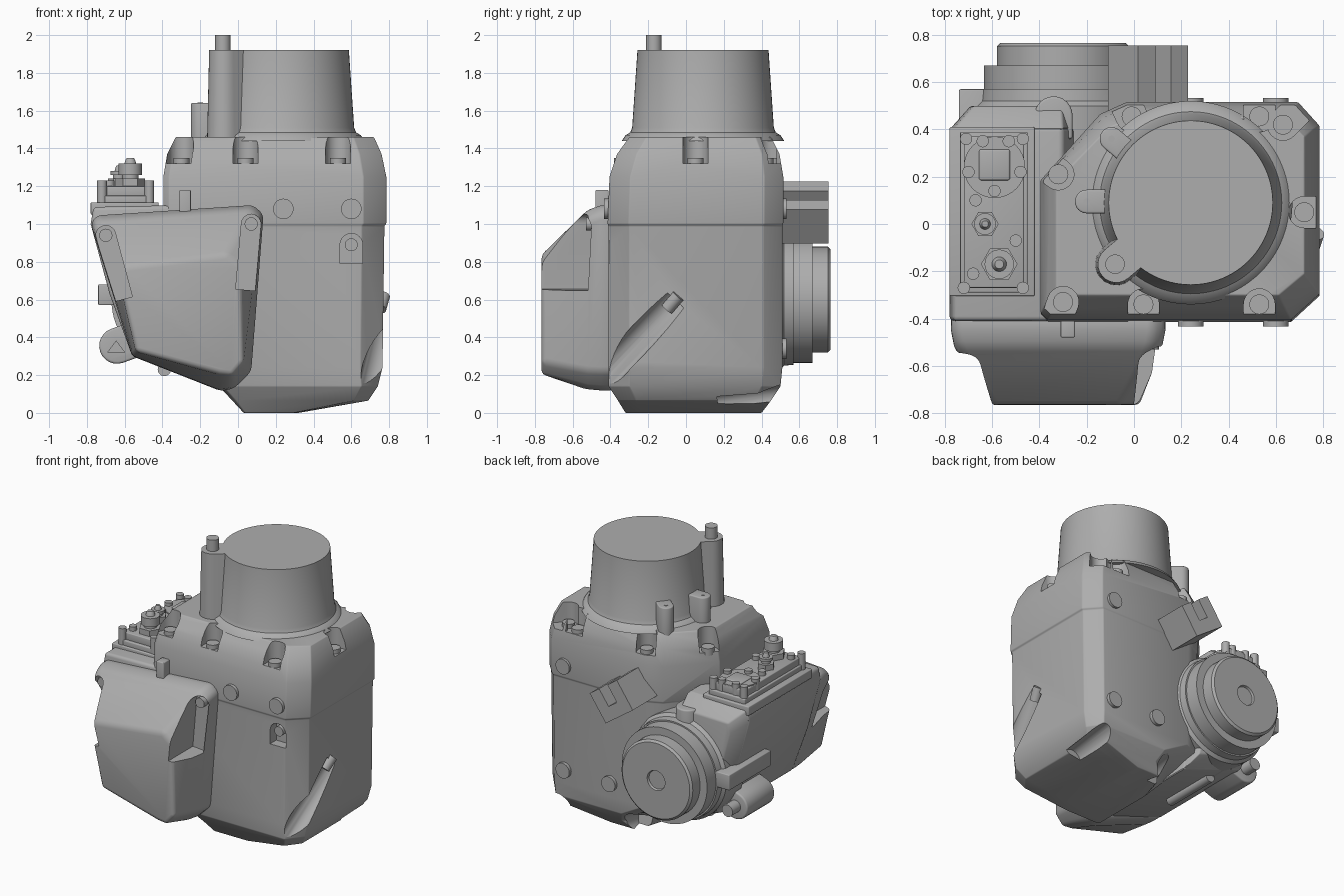
import bpy, bmesh, math
from mathutils import Vector

if "Cube" in bpy.data.objects:
    bpy.data.objects.remove(bpy.data.objects["Cube"], do_unlink=True)

GREY = (0.42, 0.42, 0.42, 1)
mat = bpy.data.materials.new("cast grey")
mat.use_nodes = True
mat.diffuse_color = GREY
mat.node_tree.nodes["Principled BSDF"].inputs["Base Color"].default_value = GREY


def activate(ob):
    bpy.ops.object.select_all(action='DESELECT')
    ob.select_set(True)
    bpy.context.view_layer.objects.active = ob


def finish(ob, bevel=0, cutters=(), segments=3):
    """Bevel, cut pockets, then shade."""
    activate(ob)
    if bevel:
        m = ob.modifiers.new("bevel", 'BEVEL')
        m.width, m.segments, m.angle_limit = bevel, segments, math.radians(25)
        bpy.ops.object.modifier_apply(modifier=m.name)
    for c in cutters:
        m = ob.modifiers.new("cut", 'BOOLEAN')
        m.operation, m.solver, m.object = 'DIFFERENCE', 'EXACT', c
        bpy.ops.object.modifier_apply(modifier=m.name)
    bpy.ops.object.shade_smooth_by_angle(angle=math.radians(32))
    return ob


def loft(name, rings):
    """Skin between matching rings of points and cap both ends."""
    bm = bmesh.new()
    rows = [[bm.verts.new(p) for p in r] for r in rings]
    n = len(rows[0])
    for a, b in zip(rows, rows[1:]):
        for i in range(n):
            bm.faces.new((a[i], a[(i + 1) % n], b[(i + 1) % n], b[i]))
    bm.faces.new(rows[0])
    bm.faces.new(rows[-1])
    bmesh.ops.recalc_face_normals(bm, faces=bm.faces)
    me = bpy.data.meshes.new(name)
    bm.to_mesh(me)
    bm.free()
    ob = bpy.data.objects.new(name, me)
    me.materials.append(mat)
    bpy.context.collection.objects.link(ob)
    return ob


def prism(name, pts, lo, hi, axis='z'):
    place = (lambda p, v: (p[0], p[1], v)) if axis == 'z' else (lambda p, v: (p[0], v, p[1]))
    return loft(name, [[place(p, v) for p in pts] for v in (lo, hi)])


def box(name, x0, x1, y0, y1, z0, z1, bevel=0):
    return finish(prism(name, [(x0, y0), (x1, y0), (x1, y1), (x0, y1)], z0, z1), bevel)


def turned(name, base, direction, profile, n=48):
    """Solid of revolution from (radius, distance) pairs along a direction."""
    q = Vector(direction).to_track_quat('Z', 'Y')
    rings = [[Vector(base) + q @ Vector((r * math.cos(2 * math.pi * i / n),
              r * math.sin(2 * math.pi * i / n), d)) for i in range(n)] for r, d in profile]
    return finish(loft(name, rings))


def rod(name, p, q, r, n=24):
    d = Vector(q) - Vector(p)
    return turned(name, p, d, [(r, 0), (r, d.length)], n)


def slot(x, y, r, angle, length):
    """Half-round outline with straight sides running off at an angle."""
    a = math.radians(angle)
    pts = [(x + r * math.cos(a + math.pi * (.5 + i / 12)),
            y + r * math.sin(a + math.pi * (.5 + i / 12))) for i in range(13)]
    dx, dy = length * math.cos(a), length * math.sin(a)
    return pts + [(pts[-1][0] + dx, pts[-1][1] + dy), (pts[0][0] + dx, pts[0][1] + dy)]


def cutter(ob):
    ob.hide_render = True
    cutters.append(ob)


# Main housing: chamfered plan, scaled at each height
plan = [(-.36, -.41), (.66, -.41), (.78, -.3), (.78, .41), (.69, .51), (-.03, .51), (-.14, .46), (-.39, .18), (-.39, -.38)]
levels = [(0, .03, .32, -.32, .4), (.065, -.03, .69, -.36, .45), (.14, -.1, .74, -.41, .5),
          (.24, -.37, .765, -.41, .51), (.99, -.39, .775, -.41, .51), (1, -.395, .785, -.415, .515),
          (1.25, -.395, .785, -.405, .515), (1.37, -.375, .76, -.365, .495), (1.46, -.33, .72, -.3, .45)]
rings = []
for z, x0, x1, y0, y1 in levels:
    rings.append([(x0 + (x + .39) / 1.17 * (x1 - x0), y0 + (y + .41) / .92 * (y1 - y0), z) for x, y in plan])
housing = loft("main_housing", rings)

# Pockets around the cover, with their bolts
cutters = []
cover_bolts = [(-.01, .455, 115), (.53, .455, 90), (.63, .42, 45), (.72, .05, 0),
               (.53, -.34, 270), (.04, -.34, 270), (-.3, -.33, 250), (-.32, .21, 145)]
for x, y, a in cover_bolts:
    cutter(prism("cover_pocket_cutter", slot(x, y, .066, a, .25), 1.32, 1.6))
    rod("cover_bolt", (x, y, 1.3), (x, y, 1.35), .042)
cutter(prism("front_pocket_cutter", slot(.6, .89, .06, 270, .1), -.6, -.34, 'y'))
rod("front_bolt", (.6, -.3, .89), (.6, -.4, .89), .034)
cutter(rod("side_slot_cutter", (.7, -.52, .1), (.815, -.06, .59), .075))
rod("side_slot_bolt", (.75, -.1, .55), (.77, -.04, .62), .035)
cutter(rod("rear_corner_cutter", (.66, .17, .04), (.66, .6, .1), .065))
cutter(rod("rear_bottom_cutter", (.1, .3, .04), (.1, .6, .1), .065))
finish(housing, .018, cutters)

# Tower with flared foot
turned("tower", (.24, .09, 1.44), (0, 0, 1), [(.43, 0), (.41, .03), (.385, .045), (.375, .07), (.347, .48)], 96)
post = loft("tower_post", [[(x, y, z) for x, y in slot(-.075, -.17, r, 40, .2)] for z, r in ((1.4, .09), (1.92, .078))])
finish(post)
rod("post_pin", (-.08, -.17, 1.9), (-.08, -.17, 2), .041)
rod("pin_collar", (-.08, -.17, 1.9), (-.08, -.17, 1.945), .03)
for x, y, a in ((-.2, .095, 0), (-.095, .36, -40)):
    finish(prism("cover_lug", slot(x, y, .05, a, .13), 1.3, 1.64), .008)
    rod("lug_hole_plate", (x, y, 1.64), (x, y, 1.643), .014)
for y in (-.09, .18):
    rod("cover_dowel", (.7, y, 1.4), (.7, y, 1.45), .015)

# Round plugs on both faces
for x, z, y in ((.24, 1.08, -.4), (.6, 1.08, -.4), (.6, 1.08, .5), (.6, .34, .5), (.24, .34, .5)):
    rod("round_plug", (x, y, z), (x, y + math.copysign(.033, y), z), .054, 32)

# Side gearbox and its bulging front cover
gear = [(-.78, 1), (-.765, 1.09), (-.3, 1.1), (-.2, .8), (-.08, .13), (-.56, .3), (-.68, .63)]
finish(prism("gearbox", gear, -.41, .41, 'y'), .02)
collar = [[(x, .4, z) for x, z in gear],
          [(-.33 + (x + .33) * .8, .5, .62 + (z - .62) * .82) for x, z in gear]]
finish(loft("gearbox_rear_shoulder", collar), .01)

rim = [(-.78, 1), (-.75, 1.045), (.08, 1.1), (.135, 1.05), (.07, .22), (-.02, .13), (-.09, .115), (-.56, .3)]
face = [(-.63, .73), (-.59, .775), (-.06, .84), (.015, .78), (.03, .27), (-.03, .2), (-.1, .21), (-.54, .325)]
cover = loft("front_cover", [[(x, -.38, z) for x, z in rim], [(x, -.45, z) for x, z in rim],
                             [(x * .97 - .01, -.52, z * .97 + .01) for x, z in rim],
                             [(x, -.765, z) for x, z in face]])
cutters = []
for x, z, a in ((-.7, .94, 285), (.07, 1, 265)):
    cutter(prism("cover_channel_cutter", slot(x, z, .052, a, .35), -.9, -.49, 'y'))
    rod("front_cover_bolt", (x, -.45, z), (x, -.53, z), .035)
finish(cover, .025, cutters)
box("cover_tab", -.31, -.25, -.48, -.41, 1, 1.18, .006)

# Control unit on top of the gearbox
box("control_base", -.78, -.42, -.305, .41, 1.05, 1.115, .006)
box("control_box", -.735, -.45, -.29, .39, 1.1, 1.15, .006)
box("control_lid", -.72, -.465, -.27, .37, 1.14, 1.2, .006)
rod("control_disc", (-.59, .24, 1.18), (-.59, .24, 1.208), .13, 40)
box("control_window", -.655, -.525, .185, .315, 1.2, 1.216, .012)
small = [(-.71, .36), (-.64, .35), (-.53, .35), (-.47, .36), (-.7, .22), (-.48, .22), (-.59, .14),
         (-.67, .1), (-.5, -.07), (-.68, -.21), (-.47, -.27), (-.72, -.27)]
for x, y in small:
    rod("control_bolt", (x, y, 1.1), (x, y, 1.23), .026, 16)
for x, y, r, h in ((-.57, -.17, .062, 1.35), (-.63, 0, .046, 1.31)):
    rod("connector_nut", (x, y, 1.18), (x, y, 1.24), r * 1.25, 6)
    turned("connector", (x, y, 1.2), (0, 0, 1), [(r * .7, 0), (r * .7, .06), (r, .06), (r, h - 1.23),
           (r * .5, h - 1.23), (r * .4, h - 1.21), (r * .3, h - 1.2)], 24)

# Stepped drive flange at the rear, with a recessed hub
turned("drive_flange", (-.3, .3, .6), (0, 1, 0),
       [(.37, 0), (.37, .2), (.35, .22), (.345, .27), (.335, .27), (.335, .37), (.28, .37), (.28, .452),
        (.265, .465), (.07, .465), (.065, .45)], 72)
finish(prism("shoulder_boss", slot(-.34, .46, .08, 270, .1), .7, 1.03), .01)

# Slanted U bracket on the rear face
u = [(-.12, -.09), (.14, -.09), (.14, .13), (.05, .13), (.05, 0), (-.03, 0), (-.03, .13), (-.12, .13)]
c, s = math.cos(math.radians(-35)), math.sin(math.radians(-35))
finish(prism("rear_bracket", [(.04 + x * c - y * s, 1.05 + x * s + y * c) for x, y in u], .48, .755, 'y'))

# Side rail, and the lower mounting lug with its bolt
box("side_rail", -.74, -.62, .1, .57, .57, .68, .006)
lug = slot(-.64, .355, .095, 20, .2)
cutters = []
cutter(prism("lug_hole_cutter", [(-.69, .32), (-.6, .32), (-.645, .38)], -.1, .2, 'y'))
finish(prism("mounting_lug", lug, .05, .36, 'y'), .012, cutters)
rod("lug_bolt", (-.64, .3, .355), (-.64, .45, .355), .042)
rod("lower_bolt", (-.39, -.1, .23), (-.39, .3, .23), .035)
